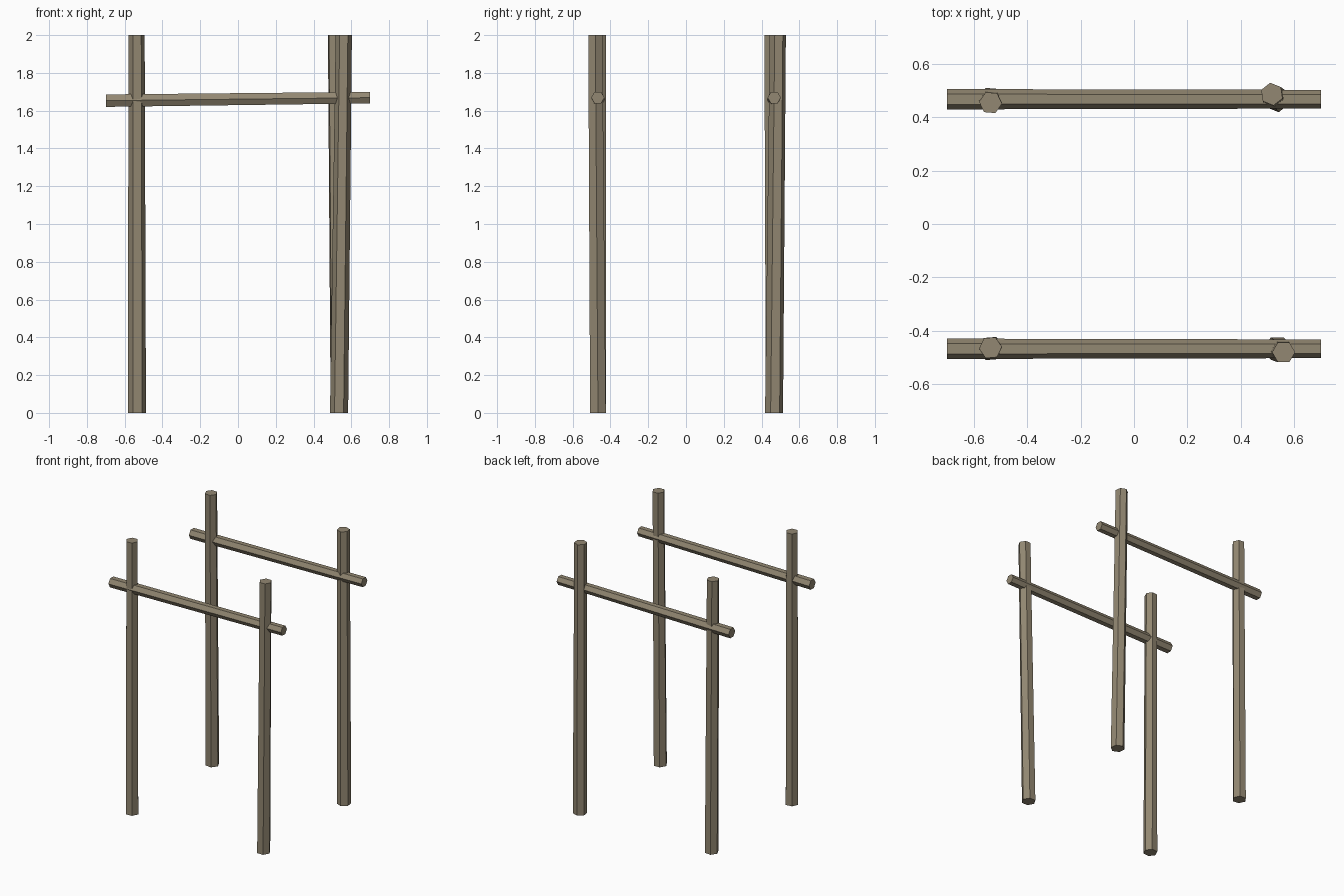
import bpy, bmesh
from math import radians
from mathutils import Vector, Matrix

cube = bpy.data.objects.get("Cube")
if cube:
    bpy.data.objects.remove(cube, do_unlink=True)

wood = bpy.data.materials.new("weathered_wood")
wood.use_nodes = True
colour = (0.29, 0.245, 0.168, 1)
wood.diffuse_color = colour
wood.node_tree.nodes["Principled BSDF"].inputs["Base Color"].default_value = colour


def pole(name, start, end, r_start, r_end, axis, turn):
    """Tapered six-sided pole whose end cuts stay square to the given axis."""
    start, end = Vector(start), Vector(end)
    length = (end - start).dot(axis)
    bm = bmesh.new()
    bmesh.ops.create_cone(bm, cap_ends=True, segments=6, radius1=r_start,
                          radius2=r_end, depth=length)
    # create_cone starts its ring on +y, so turn it back to +x
    spin = Matrix.Rotation(radians(turn - 90), 3, 'Z')
    tilt = axis.to_track_quat('Z', 'Y').to_matrix()
    for v in bm.verts:
        centre = end if v.co.z > 0 else start
        v.co = centre + tilt @ spin @ Vector((v.co.x, v.co.y, 0))
    bmesh.ops.recalc_face_normals(bm, faces=bm.faces)
    mesh = bpy.data.meshes.new(name)
    bm.to_mesh(mesh)
    bm.free()
    mesh.materials.append(wood)
    obj = bpy.data.objects.new(name, mesh)
    bpy.context.collection.objects.link(obj)


# Four slightly leaning posts: side, depth, top position, turn
posts = {
    "front_right_post": (-1, -1, (-0.537, -0.463), 5),
    "front_left_post": (1, -1, (0.56, -0.48), 0),
    "back_right_post": (-1, 1, (-0.537, 0.454), -5),
    "back_left_post": (1, 1, (0.516, 0.486), 38),
}
for name, (sx, sy, top, turn) in posts.items():
    pole(name, (sx * 0.535, sy * 0.466, 0), (*top, 2), 0.048, 0.043,
         Vector((0, 0, 1)), turn)

# Two rails running across the posts
for name, y in (("front_rail", -0.467), ("back_rail", 0.467)):
    pole(name, (-0.7, y, 1.653), (0.7, y, 1.669), 0.038, 0.035,
         Vector((1, 0, 0)), 0)
